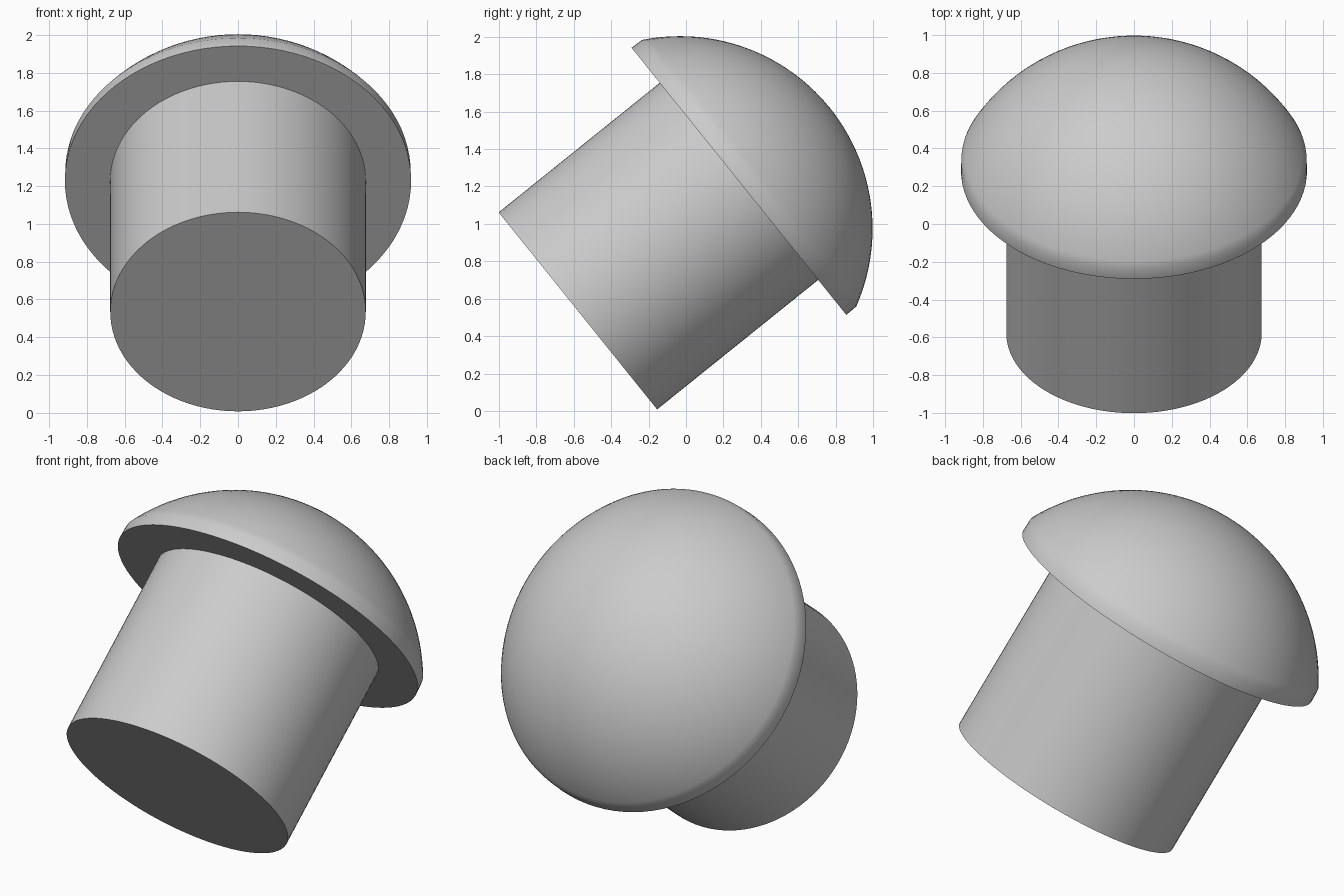
import bpy
import bmesh
from math import sin, cos, asin, pi, radians
from mathutils import Matrix, Vector

cube = bpy.data.objects.get("Cube")
if cube:
    bpy.data.objects.remove(cube, do_unlink=True)

SEGMENTS = 96
STEM_RADIUS, STEM_LENGTH = 0.676, 1.105
CAP_RADIUS, RIM_HEIGHT = 0.916, 0.07
DOME_RADIUS, DOME_CENTRE = 1.03, -0.405   # centre measured from the cap's underside

grey = bpy.data.materials.new("light grey")
grey.use_nodes = True
colour = (0.6, 0.6, 0.6, 1)
grey.diffuse_color = colour
grey.node_tree.nodes["Principled BSDF"].inputs["Base Color"].default_value = colour

# Shared tilted axis, starting at the centre of the stem's end face
tilt = Matrix.Translation((0, -0.578, 0.535)) @ Matrix.Rotation(radians(-51.2), 4, "X")


def lathe(name, profile):
    """Revolve (radius, height) points around the tilted axis."""
    bm = bmesh.new()
    verts = [bm.verts.new((r, 0, z)) for r, z in profile]
    edges = [bm.edges.new(pair) for pair in zip(verts, verts[1:])]
    bmesh.ops.spin(bm, geom=verts + edges, cent=(0, 0, 0), axis=(0, 0, 1),
                   angle=2 * pi, steps=SEGMENTS, use_merge=True)
    bmesh.ops.remove_doubles(bm, verts=bm.verts, dist=0.0001)
    bmesh.ops.recalc_face_normals(bm, faces=bm.faces)
    # Open shells: make the outermost faces point outward
    outer = max(bm.faces, key=lambda f: f.calc_center_median().xy.length)
    if outer.normal.dot(Vector((*outer.calc_center_median().xy, 0))) < 0:
        bmesh.ops.reverse_faces(bm, faces=bm.faces)
    mesh = bpy.data.meshes.new(name)
    bm.to_mesh(mesh)
    bm.free()
    mesh.materials.append(grey)
    obj = bpy.data.objects.new(name, mesh)
    obj.matrix_world = tilt
    bpy.context.collection.objects.link(obj)
    bpy.ops.object.select_all(action="DESELECT")
    obj.select_set(True)
    bpy.context.view_layer.objects.active = obj
    bpy.ops.object.shade_smooth_by_angle(angle=radians(30))
    return obj


# Stem: plain cylinder with a closed flat end
lathe("stem", [(0, 0), (STEM_RADIUS, 0), (STEM_RADIUS, STEM_LENGTH)])

# Cap: flat underside, short straight rim, spherical dome
rim_angle = asin((RIM_HEIGHT - DOME_CENTRE) / DOME_RADIUS)
steps = 28
dome = []
for i in range(steps + 1):
    a = rim_angle + (pi / 2 - rim_angle) * i / steps
    dome.append((DOME_RADIUS * cos(a), STEM_LENGTH + DOME_CENTRE + DOME_RADIUS * sin(a)))
dome[-1] = (0, dome[-1][1])
lathe("cap", [(STEM_RADIUS, STEM_LENGTH), (CAP_RADIUS, STEM_LENGTH)] + dome)
